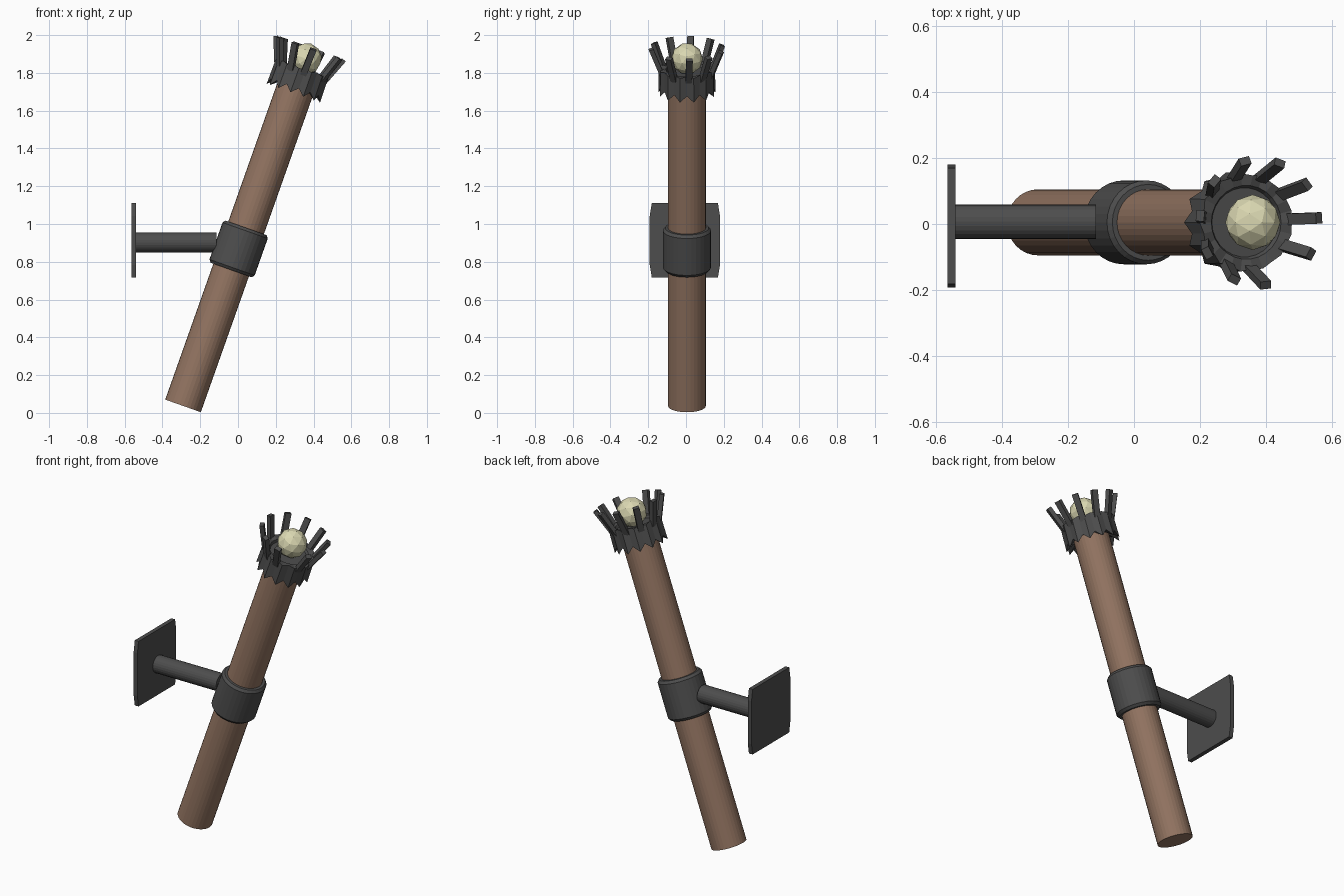
import bpy, bmesh, math
from mathutils import Matrix, Vector

if "Cube" in bpy.data.objects:
    bpy.data.objects.remove(bpy.data.objects["Cube"])

TILT = math.radians(19.5)
# Frame whose z runs along the leaning shaft, starting at its foot
LEAN = Matrix.Translation((-0.291, 0.005, 0.037)) @ Matrix.Rotation(TILT, 4, 'Y')


def material(name, rgb):
    m = bpy.data.materials.new(name)
    m.diffuse_color = (*rgb, 1)
    m.use_nodes = True
    m.node_tree.nodes["Principled BSDF"].inputs["Base Color"].default_value = m.diffuse_color
    return m


IRON = material("dark iron", (0.075, 0.075, 0.075))
WOOD = material("brown wood", (0.29, 0.175, 0.12))
GLOW = material("pale glow", (0.70, 0.68, 0.44))


def finish(name, bm, mat, matrix=Matrix()):
    bmesh.ops.recalc_face_normals(bm, faces=bm.faces)
    bm.transform(matrix)
    me = bpy.data.meshes.new(name)
    bm.to_mesh(me)
    bm.free()
    me.materials.append(mat)
    ob = bpy.data.objects.new(name, me)
    bpy.context.collection.objects.link(ob)
    return ob


def lathe(name, rings, sides, mat, matrix, closed=False):
    """Rings are (radius, height) functions or pairs, joined into a tube."""
    bm = bmesh.new()
    loops = []
    for ring in rings:
        loop = []
        for i in range(sides):
            a = 2 * math.pi * i / sides
            r, h = ring(i) if callable(ring) else ring
            loop.append(bm.verts.new((r * math.cos(a), r * math.sin(a), h)))
        loops.append(loop)
    pairs = list(zip(loops, loops[1:]))
    if closed:
        pairs.append((loops[-1], loops[0]))
    else:
        bm.faces.new(loops[0])
        bm.faces.new(loops[-1])
    for lo, hi in pairs:
        for i in range(sides):
            j = (i + 1) % sides
            bm.faces.new((lo[i], lo[j], hi[j], hi[i]))
    return finish(name, bm, mat, matrix)


# Wooden shaft
lathe("shaft", [(0.1, 0), (0.1, 1.86)], 32, WOOD, LEAN)

# Collar with bevelled ends
lathe("collar", [(0.1, 0.763), (0.115, 0.763), (0.127, 0.778), (0.127, 0.985),
                 (0.115, 1.0), (0.1, 1.0)], 32, IRON, LEAN, closed=True)

# Horizontal arm from wall plate to collar
lathe("arm", [(0.052, 0), (0.052, 0.435)], 24, IRON,
      Matrix.Translation((-0.55, 0.007, 0.902)) @ Matrix.Rotation(math.pi / 2, 4, 'Y'))

# Wall plate with slightly cut corners
bm = bmesh.new()
quarter = [(0.186, 0.13), (0.175, 0.197)]
outline = quarter + [(-y, z) for y, z in reversed(quarter)]
outline += [(-y, -z) for y, z in outline]
face = bm.faces.new([bm.verts.new((-0.565, y - 0.006, z + 0.913)) for y, z in outline])
ext = bmesh.ops.extrude_face_region(bm, geom=[face])
bmesh.ops.translate(bm, vec=(0.025, 0, 0),
                    verts=[v for v in ext["geom"] if isinstance(v, bmesh.types.BMVert)])
finish("wall_plate", bm, IRON)

# Cup with a toothed lower edge
lathe("cup", [(0.1, 1.80),
              lambda i: (0.152, 1.755) if i % 2 else (0.143, 1.79),
              lambda i: (0.15, 1.89) if i % 2 else (0.143, 1.90),
              (0.112, 1.89), (0.105, 1.875)], 26, IRON, LEAN)

# Ring of tines leaning outward from the cup
bm = bmesh.new()
for deg in (4, 37, 70, 104, 139, 174, 209, 245, 276, 330):
    spin = Matrix.Rotation(math.radians(deg), 4, 'Z')
    corners = []
    for r, h, half in ((0.122, 1.87, 0.017), (0.180, 2.015, 0.017)):
        for dr, dh, s in ((0, 0, -1), (0, 0, 1), (0.023, -0.009, 1), (0.023, -0.009, -1)):
            corners.append(bm.verts.new(spin @ Vector((r + dr, s * half, h + dh))))
    lo, hi = corners[:4], corners[4:]
    bm.faces.new(lo)
    bm.faces.new(hi)
    for i in range(4):
        j = (i + 1) % 4
        bm.faces.new((lo[i], lo[j], hi[j], hi[i]))
finish("tines", bm, IRON, LEAN)

# Faceted glowing ball
bm = bmesh.new()
bmesh.ops.create_icosphere(bm, subdivisions=2, radius=0.084)
finish("glow_ball", bm, GLOW, LEAN @ Matrix.Translation((0, 0, 1.95)))
